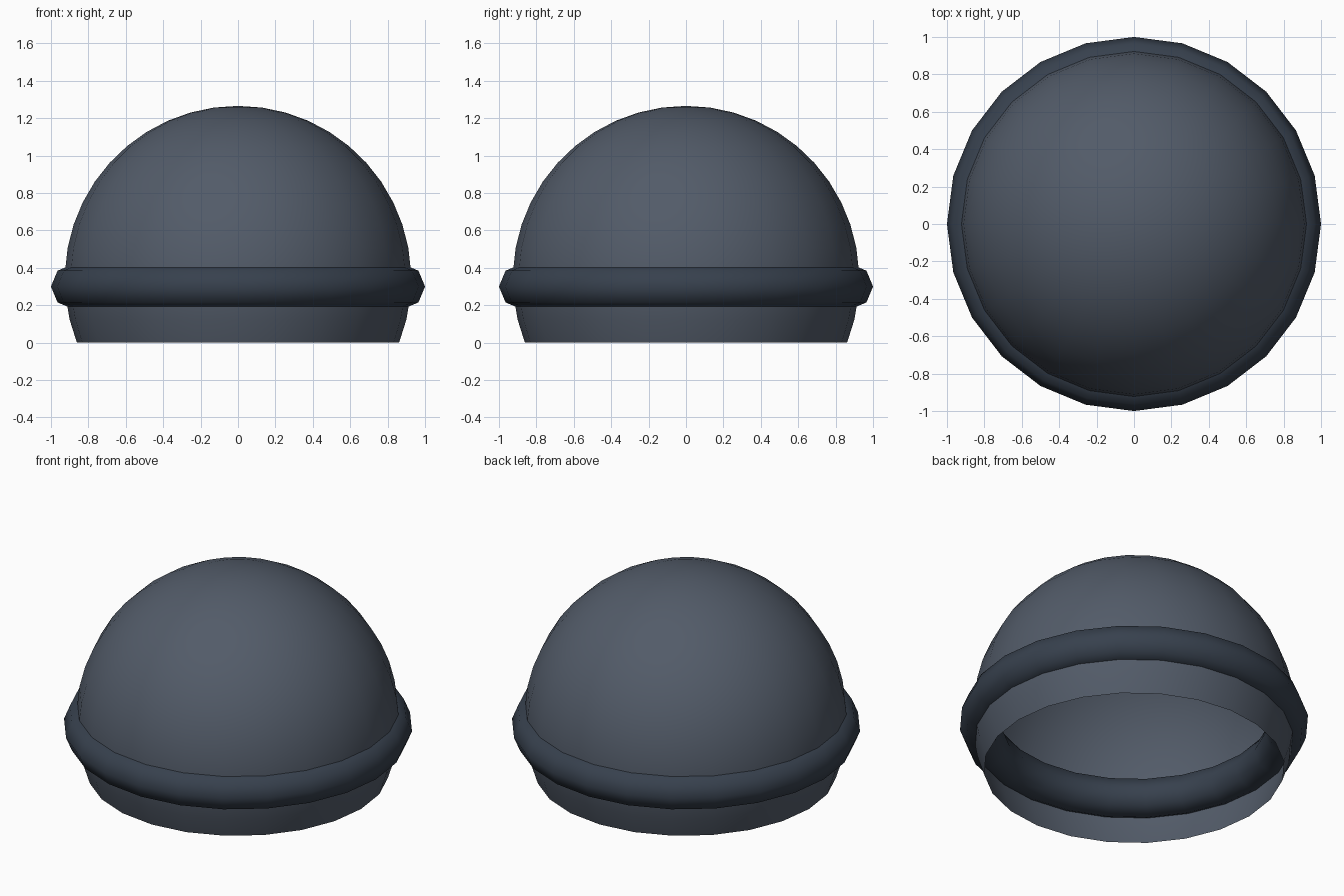
import bpy, bmesh
from math import sin, cos, pi, acos

if "Cube" in bpy.data.objects:
    bpy.data.objects.remove(bpy.data.objects["Cube"])

SEG = 24


def revolve(name, profile, closed, color):
    """Spin an (r, z) profile about z into a smooth surface."""
    bm = bmesh.new()
    verts = [bm.verts.new((r, 0, z)) for r, z in profile]
    edges = [bm.edges.new(p) for p in zip(verts, verts[1:])]
    if closed:
        edges.append(bm.edges.new((verts[-1], verts[0])))
    bmesh.ops.spin(bm, geom=verts + edges, cent=(0, 0, 0), axis=(0, 0, 1),
                   angle=2 * pi, steps=SEG, use_merge=False)
    bmesh.ops.remove_doubles(bm, verts=bm.verts, dist=0.0005)
    bmesh.ops.recalc_face_normals(bm, faces=bm.faces)
    # make sure normals point outward
    ref = max(bm.faces, key=lambda f: f.calc_center_median().xy.length)
    if ref.normal.xy.dot(ref.calc_center_median().xy) < 0:
        bmesh.ops.reverse_faces(bm, faces=bm.faces)
    for f in bm.faces:
        f.smooth = True
    me = bpy.data.meshes.new(name)
    bm.to_mesh(me)
    bm.free()
    mat = bpy.data.materials.new(name + "_material")
    mat.diffuse_color = color
    mat.use_nodes = True
    mat.node_tree.nodes["Principled BSDF"].inputs["Base Color"].default_value = mat.diffuse_color
    me.materials.append(mat)
    ob = bpy.data.objects.new(name, me)
    bpy.context.collection.objects.link(ob)
    return ob


# Dome: open-bottomed thin sphere cap, reaching just below its equator
R, CZ, RINGS = 0.926, 0.34, 14
end = acos(-CZ / R)
arc = [(R * sin(end * i / RINGS), CZ + R * cos(end * i / RINGS))
       for i in range(RINGS + 1)]
revolve("dome", arc, False, (0.085, 0.105, 0.14, 1))

# Rim ring: eight-sided tube around the dome
tube = [(0.88 + 0.12 * cos(pi * i / 4), 0.30 + 0.12 * sin(pi * i / 4))
        for i in range(8)]
revolve("rim_ring", tube, True, (0.038, 0.052, 0.075, 1))
